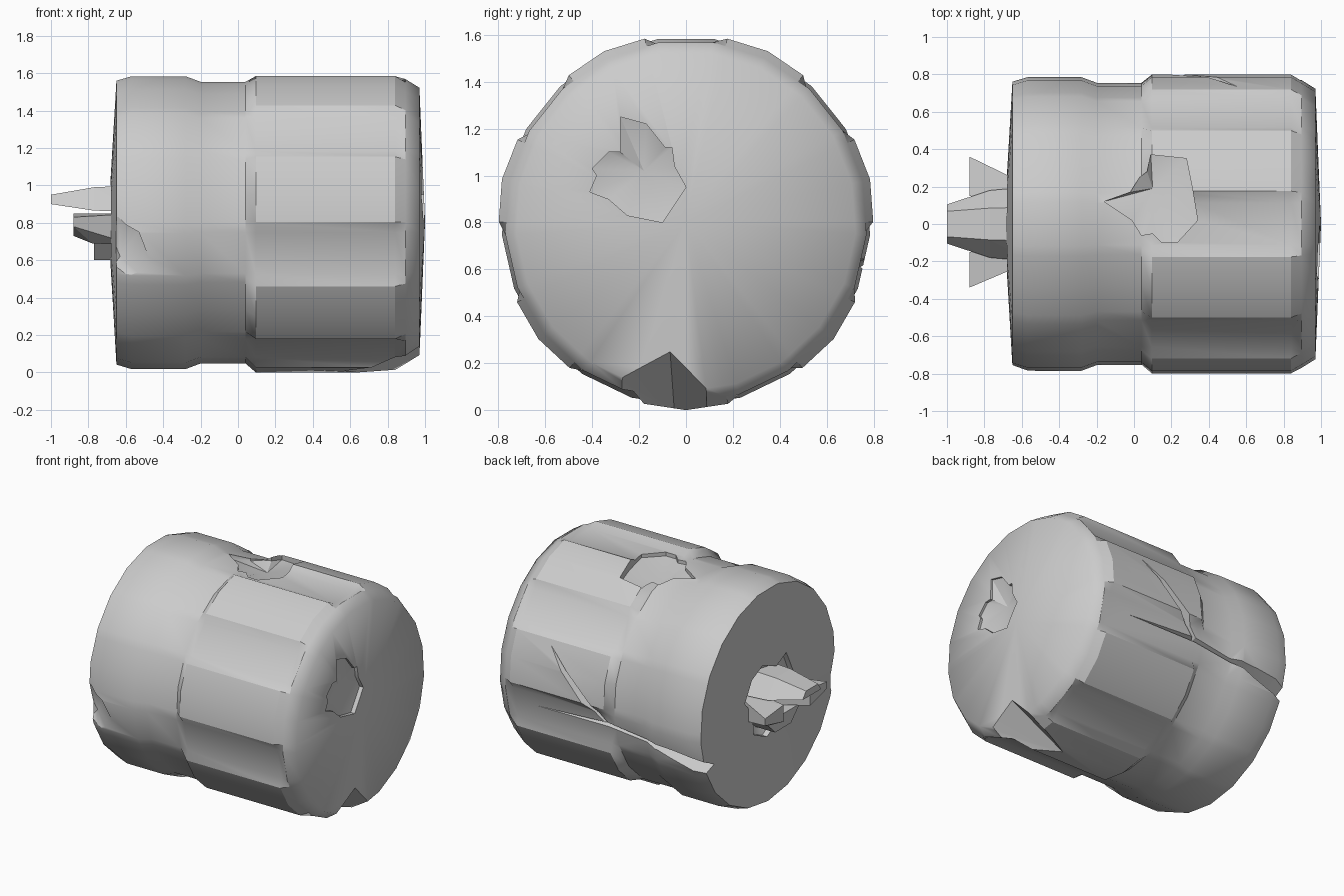
import bpy, bmesh, math
from mathutils import Vector

if "Cube" in bpy.data.objects:
    bpy.data.objects.remove(bpy.data.objects["Cube"])

CZ = 0.805                      # height of the drum axis
STEP = 360 / 21                 # the drum is a 21-sided cylinder
COLS = [(k * 3 * STEP + a, abs(a)) for k in range(7) for a in (-STEP, -13, 0, 13, STEP)]


def finish(bm, name):
    bmesh.ops.recalc_face_normals(bm, faces=bm.faces)
    me = bpy.data.meshes.new(name)
    bm.to_mesh(me)
    bm.free()
    ob = bpy.data.objects.new(name, me)
    bpy.context.collection.objects.link(ob)
    return ob


def hull(name, pts):
    bm = bmesh.new()
    for p in pts:
        bm.verts.new(p)
    res = bmesh.ops.convex_hull(bm, input=bm.verts)
    loose = [v for v in bm.verts if not v.link_faces]
    bmesh.ops.delete(bm, geom=loose, context='VERTS')
    return finish(bm, name)


def pit(name, outline, place, outer, inner, apex):
    """Straight-walled jagged outline closed by a fan running to an apex."""
    bm = bmesh.new()
    top = [bm.verts.new(place(u, v, outer)) for u, v in outline]
    low = [bm.verts.new(place(u, v, inner)) for u, v in outline]
    tip = bm.verts.new(apex)
    bm.faces.new(top)
    n = len(outline)
    for i in range(n):
        j = (i + 1) % n
        bm.faces.new((top[i], top[j], low[j], low[i]))
        bm.faces.new((low[i], low[j], tip))
    return finish(bm, name)


def select_only(ob):
    bpy.ops.object.select_all(action='DESELECT')
    ob.select_set(True)
    bpy.context.view_layer.objects.active = ob


def cut(body, cutter):
    m = body.modifiers.new("cut", 'BOOLEAN')
    m.operation, m.solver, m.object = 'DIFFERENCE', 'EXACT', cutter
    select_only(body)
    bpy.ops.object.modifier_apply(modifier=m.name)
    bpy.data.objects.remove(cutter)


# Drum: rings of (x, radius, radius of the raised panel columns)
RINGS = [(-0.65, .763, 0), (-0.57, .787, 0), (-0.28, .787, 0), (-0.20, .757, 0),
         (0.04, .757, 0), (0.095, .757, .805), (0.84, .759, .805), (0.895, .772, 0),
         (0.97, .725, 0)]
bm = bmesh.new()
rings = []
for x, r, raised in RINGS:
    ring = []
    for ang, off in COLS:
        R = raised if raised and off < STEP - 1 else r
        R *= math.cos(math.radians(STEP / 2)) / math.cos(math.radians(off - STEP / 2))
        a = math.radians(ang)
        ring.append(bm.verts.new((x, R * math.sin(a), CZ - R * math.cos(a))))
    rings.append(ring)
left = bm.verts.new((-0.695, 0, CZ))
right = bm.verts.new((1.0, 0, CZ))
n = len(COLS)
for i in range(n):
    j = (i + 1) % n
    for a, b in zip(rings, rings[1:]):
        bm.faces.new((a[i], a[j], b[j], b[i]))
    bm.faces.new((rings[0][j], rings[0][i], left))
    bm.faces.new((rings[-1][i], rings[-1][j], right))
drum = finish(bm, "drum_head")

# Crater on the right face
cut(drum, pit("end_crater", [(-.28, 1.25), (-.17, 1.22), (-.09, 1.12), (-.06, 1.12), (-.05, 1.04),
    (0, .95), (-.1, .8), (-.25, .83), (-.33, .9), (-.41, .93), (-.38, 1.0), (-.4, 1.03),
    (-.33, 1.1), (-.28, 1.1)], lambda u, v, d: (d, u, v), 1.2, .965, (.92, -.18, 1.02)))

# Crater on the top
cut(drum, pit("top_crater", [(.09, .37), (.28, .35), (.31, .2), (.34, .02), (.23, -.1), (.15, -.1),
    (.1, -.05), (.04, -.06), (-.01, .02), (-.16, .12), (-.02, .17), (.03, .25), (.07, .28)],
    lambda u, v, d: (u, v, d - .35 * v * v), 1.8, 1.53, (.1, .19, 1.46)))

# Dent on the front of the left rim
cut(drum, pit("rim_dent", [(-.72, .84), (-.64, .83), (-.6, .79), (-.53, .75), (-.46, .57), (-.5, .5),
    (-.58, .45), (-.64, .48), (-.72, .5)],
    lambda u, v, d: (u, d, v), -1.0, -.755, (-.63, -.69, .62)))

# Chip at the bottom of the right rim
cut(drum, hull("bottom_chip", [(.55, -.05, 0), (.86, -.07, .09), (1.03, -.07, .28), (1.03, -.32, .15),
    (1.03, .09, .12), (.6, -.25, -.1), (1.03, -.4, -.1), (1.03, .15, -.1), (.6, .08, -.1)]))


# Forked crack across the back: (x, y of the groove bottom, z, half width)
def crack(a, b):
    pts = []
    for x, y, z, w in (a, b):
        pts += [(x, y, z), (x, .9, z + w * 2), (x, .9, z - w * 2)]
    cut(drum, hull("crack", pts))


fork = (.1, .70, .67, .04)
bend = (-.3, .70, .62, .035)
crack((-.72, .60, .53, .07), bend)
crack(bend, fork)
crack(fork, (.58, .735, 1.14, .006))
crack(fork, (.82, .745, .65, .006))

# Jagged socket in the left face
cut(drum, pit("socket", [(.1, 1.06), (-.05, 1.0), (-.17, 1.05), (-.24, .9), (-.28, .78), (-.2, .62),
    (-.06, .6), (.05, .53), (.2, .6), (.22, .76), (.3, .86), (.22, 1.0)],
    lambda u, v, d: (d, u, v), -.9, -.64, (-.5, 0, CZ)))

# Smooth drum, with a soft right rim
select_only(drum)
bpy.ops.object.shade_smooth_by_angle(angle=math.radians(30))
for e in drum.data.edges:
    vs = [drum.data.vertices[i].co for i in e.vertices]
    if all(abs(v.x - .97) < .002 and math.hypot(v.y, v.z - CZ) > .7 for v in vs):
        e.use_edge_sharp = False

# Broken handle: upper splinter, two flared side splinters and a low stub
hull("upper_splinter", [(-.55, s * y, z) for s in (-1, 1) for y, z in ((.09, 1.0), (.2, .86))] +
     [(-.77, s * y, z) for s in (-1, 1) for y, z in ((.085, .99), (.18, .865))] +
     [(-1.0, s * y, z) for s in (-1, 1) for y, z in ((.068, .95), (.105, .9))])
for s, name in ((-1, "front_splinter"), (1, "back_splinter")):
    y_tip = .34 if s < 0 else .36
    hull(name, [(-.55, s * .08, .68), (-.55, s * .08, .85), (-.55, s * .2, .68), (-.55, s * .2, .85),
                (-.78, s * .2, .84), (-.78, s * .2, .69), (-.88, s * .15, .73), (-.88, s * .15, .85),
                (-.88, s * y_tip, .78), (-.88, s * y_tip, .83)])
hull("lower_stub", [(x, s * y, z) for x in (-.55, -.77) for s in (-1, 1)
                    for y, z in ((.19, .7), (.09, .6))])
